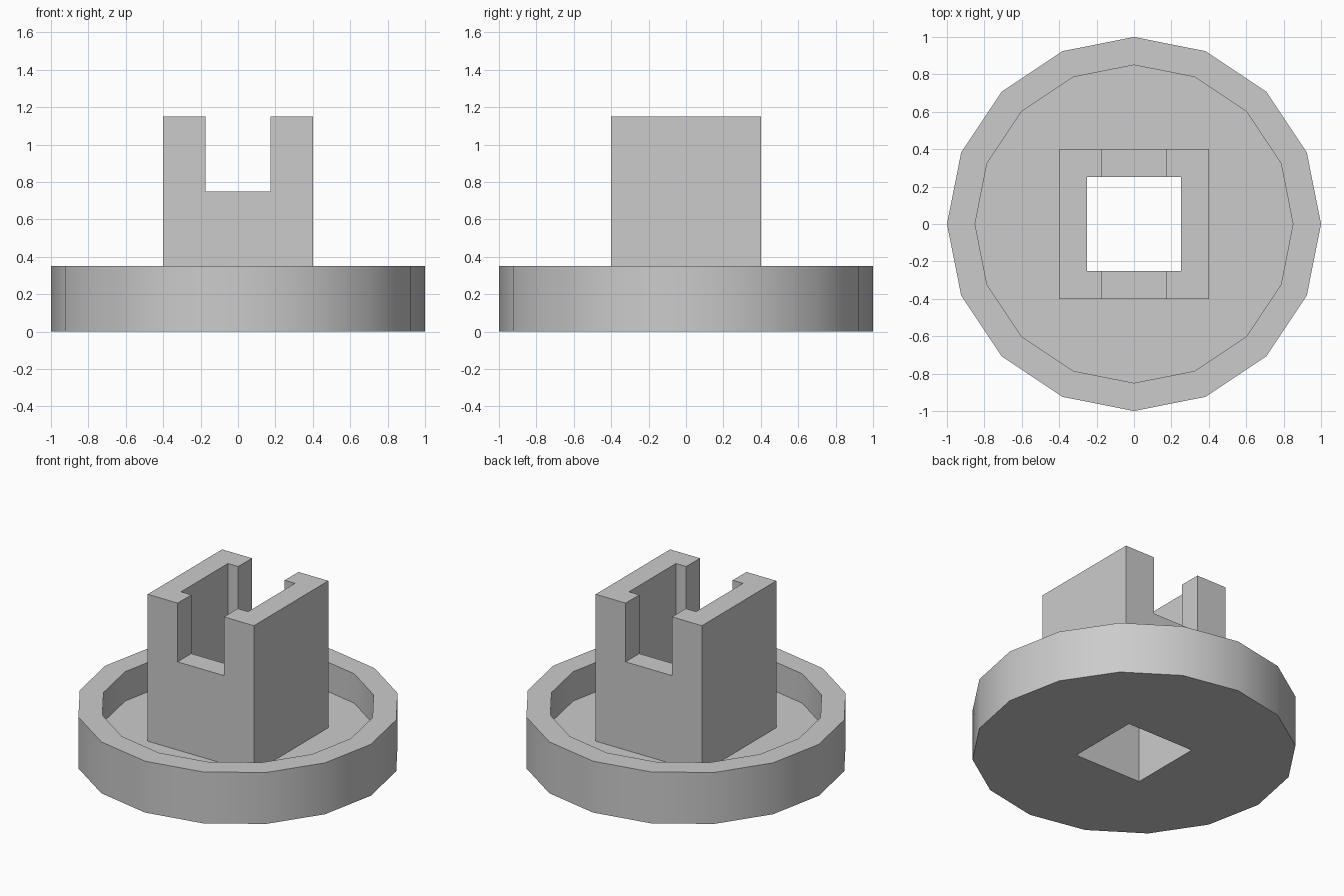
import bpy
from math import radians

cube = bpy.data.objects.get("Cube")
if cube:
    bpy.data.objects.remove(cube, do_unlink=True)

grey = bpy.data.materials.new("light_grey")
grey.use_nodes = True
colour = (0.6, 0.6, 0.6, 1)
grey.diffuse_color = colour
grey.node_tree.nodes["Principled BSDF"].inputs["Base Color"].default_value = colour


def disc(name, radius, z0, z1):
    bpy.ops.mesh.primitive_cylinder_add(vertices=16, radius=radius, depth=z1 - z0,
                                        location=(0, 0, (z0 + z1) / 2))
    return finish(name)


def block(name, width, depth, z0, z1):
    bpy.ops.mesh.primitive_cube_add(size=1, location=(0, 0, (z0 + z1) / 2))
    bpy.context.object.scale = (width, depth, z1 - z0)
    return finish(name)


def finish(name):
    obj = bpy.context.object
    obj.name = name
    bpy.ops.object.transform_apply(location=True, rotation=True, scale=True)
    obj.data.materials.append(grey)
    return obj


def combine(target, tool, operation):
    """Apply a boolean and remove its helper."""
    mod = target.modifiers.new(tool.name, "BOOLEAN")
    mod.object, mod.operation, mod.solver = tool, operation, "EXACT"
    bpy.ops.object.select_all(action="DESELECT")
    target.select_set(True)
    bpy.context.view_layer.objects.active = target
    bpy.ops.object.modifier_apply(modifier=mod.name)
    bpy.data.objects.remove(tool, do_unlink=True)


# Round dish with a raised rim
body = disc("dish_with_socket", 1.0, 0, 0.35)
combine(body, disc("recess", 0.85, 0.15, 0.6), "DIFFERENCE")

# Square socket, slotted front to back, with a hole right through the base
combine(body, block("socket", 0.8, 0.8, 0.07, 1.15), "UNION")
combine(body, block("slot", 0.35, 1.2, 0.75, 1.4), "DIFFERENCE")
combine(body, block("through_hole", 0.505, 0.505, -0.2, 1.4), "DIFFERENCE")

# Smooth round walls, crisp corners
bpy.ops.object.shade_smooth_by_angle(angle=radians(30))
